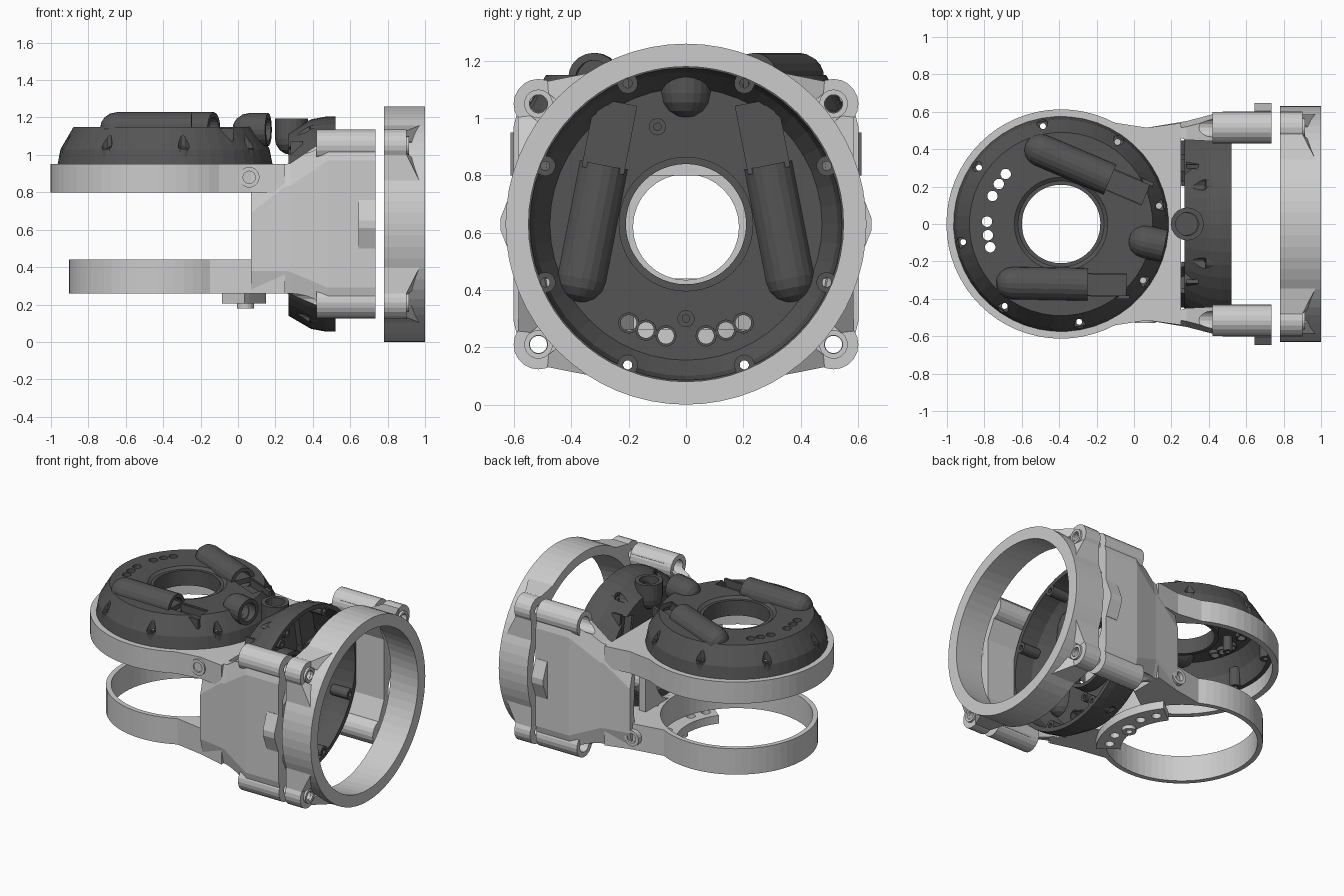
import bpy, bmesh
from math import sin, cos, pi, radians
from mathutils import Vector, Matrix

if "Cube" in bpy.data.objects:
    bpy.data.objects.remove(bpy.data.objects["Cube"])

dark = bpy.data.materials.new("dark_grey")
dark.diffuse_color = (0.09, 0.09, 0.09, 1)
dark.use_nodes = True
dark.node_tree.nodes["Principled BSDF"].inputs["Base Color"].default_value = dark.diffuse_color
I4 = Matrix.Identity(4)
C = 0.63      # height of the horizontal axis
PX = -0.39    # x of the vertical axis


def make(name, bm, M=I4, mat=None):
    bmesh.ops.remove_doubles(bm, verts=bm.verts, dist=1e-5)
    bmesh.ops.transform(bm, matrix=M, verts=bm.verts)
    bmesh.ops.recalc_face_normals(bm, faces=bm.faces)
    me = bpy.data.meshes.new(name)
    bm.to_mesh(me)
    bm.free()
    ob = bpy.data.objects.new(name, me)
    bpy.context.collection.objects.link(ob)
    if mat:
        me.materials.append(mat)
    return ob


def loft(name, rings, M=I4, mat=None, cap=True, wrap=True):
    bm = bmesh.new()
    vs = [[bm.verts.new(p) for p in r] for r in rings]
    n = len(vs[0])
    pairs = list(zip(vs, vs[1:])) + ([] if cap else [(vs[-1], vs[0])])
    for a, b in pairs:
        for i in range(n if wrap else n - 1):
            j = (i + 1) % n
            bm.faces.new((a[i], a[j], b[j], b[i]))
    if cap:
        bm.faces.new(vs[0])
        bm.faces.new(vs[-1])
    return make(name, bm, M, mat)


def lathe(name, prof, M=I4, seg=48, mat=None, wrap=True):
    rings = [[(r * cos(2 * pi * i / seg), r * sin(2 * pi * i / seg), z) for r, z in prof]
             for i in range(seg)]
    return loft(name, rings, M, mat, cap=False, wrap=wrap)


def frame(p0, p1):
    d = Vector(p1) - Vector(p0)
    return Matrix.Translation(p0) @ d.to_track_quat('Z', 'Y').to_matrix().to_4x4(), d.length


def tube(name, p0, p1, ro, ri, M=I4, seg=20, mat=None):
    F, h = frame(p0, p1)
    return lathe(name, [(ro, 0), (ro, h), (ri, h), (ri, 0)], M @ F, seg, mat)


def rod(name, p0, p1, r, M=I4, seg=16):
    F, h = frame(p0, p1)
    return lathe(name, [(0, 0), (r, 0), (r, h), (0, h)], M @ F, seg, None, wrap=False)


def prism(name, pts, z0, z1, M=I4, mat=None):
    return loft(name, [[(x, y, z) for x, y in pts] for z in (z0, z1)], M, mat)


def cut(ob, cutters):
    for c in cutters:
        m = ob.modifiers.new("cut", 'BOOLEAN')
        m.operation, m.solver, m.object = 'DIFFERENCE', 'EXACT', c
        c.hide_render = True
    bpy.context.view_layer.update()
    me = bpy.data.meshes.new_from_object(ob.evaluated_get(bpy.context.evaluated_depsgraph_get()))
    ob.modifiers.clear()
    ob.data = me
    for c in cutters:
        bpy.data.objects.remove(c)


def arc(r, a0, a1, n, cx=0.0):
    return [(cx + r * cos(radians(a0 + (a1 - a0) * i / n)), r * sin(radians(a0 + (a1 - a0) * i / n)))
            for i in range(n + 1)]


def pocket(name, p0, p1, M):
    # hollow socket with a round closed end at p0, open at p1
    F, h = frame(p0, p1)
    R, r = 0.088, 0.062
    prof = [(R * sin(a * pi / 8), R - R * cos(a * pi / 8)) for a in range(5)]
    prof += [(R, h), (r, h), (r, h * 0.45), (0, h * 0.45)]
    lathe(name, prof, M @ F, 20, dark, wrap=False)


def cover(tag, M):
    # shell with hole rim, screw notches, vent holes and cable slots
    prof = [(.575, -.05), (.575, 0), (.56, .08), (.49, .2), (.25, .2), (.23, .185), (.21, .185),
            (.21, .08), (.235, .08), (.235, .165), (.475, .165), (.53, .07), (.545, -.05)]
    shell = lathe(tag + "_cover", prof, M, 48, dark)
    cutters = []
    for s in (1, -1):
        for x, y in ((-.345, .2), (-.37, .14), (-.39, .07)):
            cutters.append(rod("vent_cutter", (x, s * y, .1), (x, s * y, .3), .028, M))
            tube(tag + "_vent_rim", (x, s * y, .14), (x, s * y, .17), .037, .028, M, 16, dark)
        start = Vector((-.275, s * .38, .19))
        u = Vector((.98, -s * .19, 0)).normalized()
        pocket(tag + "_side_socket", start, start + u * .49, M)
        slot = [(-.06, .12), (.06, .12), (.06, .3), (-.06, .3)]
        trough = [(-.075, .125), (.075, .125), (.075, .19), (.055, .19), (.055, .14),
                  (-.055, .14), (-.055, .19), (-.075, .19)]
        w = Vector((-u.y, u.x, 0))

        def sweep(name, sec, t0, t1, mat=None):
            return loft(name, [[(start.x + u.x * t + w.x * a, start.y + u.y * t + w.y * a, b)
                                for a, b in sec] for t in (t0, t1)], M, mat)
        cutters.append(sweep("slot_cutter", slot, .487, .697))
        sweep(tag + "_cable_trough", trough, .47, .715, dark)
    for i in range(8):
        a = radians(22.5 + 45 * i)
        x, y = .552 * cos(a), .552 * sin(a)
        cutters.append(rod("notch_cutter", (x, y, .087), (x, y, .3), .03, M))
        x, y = .532 * cos(a), .532 * sin(a)
        tube(tag + "_screw_boss", (x, y, -.05), (x, y, .082), .036, .016, M, 14, dark)
        cutters.append(rod("screw_cutter", (x, y, -.1), (x, y, .3), .0165, M, 14))
    cutters.append(rod("outlet_cutter", (.42, 0, .19), (.7, 0, .19), .06, M))
    cut(shell, cutters)
    pocket(tag + "_outlet_socket", (.37, 0, .185), (.565, 0, .185), M)
    for x, y in ((.34, -.1), (-.33, 0)):
        tube(tag + "_stud", (x, y, .06), (x, y, .17), .03, .013, M, 14, dark)


# two covers: one facing up, one facing back along -x
cover("top", Matrix.Translation((PX, 0, .95)) @ Matrix.Rotation(radians(-12), 4, 'Z'))
turn = Matrix(((0, 0, -1), (0, 1, 0), (1, 0, 0))).to_4x4()
cover("inner", Matrix.Translation((.47, 0, C)) @ turn)

# upper and lower hoops with necks joining them to the body
for tag, R, r, z0, z1, neck in (("upper", .613, .573, .80, .95, .515), ("lower", .513, .48, .26, .44, .49)):
    lathe(tag + "_hoop", [(R, z0), (R, z1), (r, z1), (r, z0)], Matrix.Translation((PX, 0, 0)), 64)
    out = arc(R, 62, 50, 1, PX)[0]
    inner = r + .004
    right = [(.07, neck), (.25, .54)]
    if tag == "upper":
        pts = arc(inner, -62, 62, 20, PX) + [out] + right
        pts += [(.25, -.54), (.07, -neck), (out[0], -out[1])]
        prism("upper_neck", pts, z0, z1)
    else:
        for s in (1, -1):
            pts = arc(inner, 20, 62, 8, PX) + [out] + right + [(.25, .3)]
            prism("lower_neck", [(x, s * y) for x, y in pts], z0, z1)
tube("upper_clamp_hole", (.06, -.44, .88), (.06, -.53, .88), .055, .033)
tube("lower_clamp_hole", (.06, .42, .35), (.06, .515, .35), .055, .033)

# crescent plate under the lower hoop
crescent = prism("crescent_plate", arc(.54, -38, 38, 16, PX) + arc(.385, 38, -38, 16, PX), .205, .262)
holes = []
for a in (-30, -16, 16, 30):
    x, y = PX + .46 * cos(radians(a)), .46 * sin(radians(a))
    holes.append(rod("crescent_cutter", (x, y, .1), (x, y, .4), .03))
cut(crescent, holes)
tube("crescent_pin", (PX + .43, 0, .18), (PX + .43, 0, .262), .045, .02)

# thin web with a round opening between the hoops
web = prism("centre_web", [(.1, -.3), (.15, -.3), (.15, .3), (.1, .3)], .40, .84)
cut(web, [rod("web_cutter", (0, 0, .62), (.3, 0, .62), .185, seg=32)])

# side walls, lofted along x: (x, outer y, inner y, end y, low z, high z)
stations = ((.07, .515, .47, .46, .26, .81), (.25, .545, .50, .46, .26, .95),
            (.28, .55, .51, .45, .255, .955), (.48, .602, .555, .44, .17, 1.09),
            (.735, .602, .555, .44, .17, 1.09))
for s in (1, -1):
    rings = []
    for x, yo, ym, ye, lo, hi in stations:
        sec = [(yo - .03, hi), (yo, hi - .12), (yo, lo + .12), (yo - .03, lo),
               (ye, lo), (ym, lo + .25), (ym, hi - .25), (ye, hi)]
        rings.append([(x, s * y, z) for y, z in sec])
    wall = loft("side_wall", rings)
    # pointed tab in the middle of each wall
    loft("side_tab", [[(x, s * y, z) for y, z in ((.59, .5), (.605, .5), (.648, .61), (.648, .65),
                                                  (.605, .76), (.59, .76))] for x in (.645, .735)])
    bores = []
    for t in (1, -1):
        y, z = s * .515, C + t * .42
        bores.append(rod("bore_cutter", (.25, y, z), (.9, y, z), .05))
        tube("bolt_boss", (.42, y, z), (.735, y, z), .085, .05)
        tube("bolt_seat", (.66, y, z), (.735, y, z), .06, .03)
    cut(wall, bores)

# end ring with four bolt lugs and tapered fillets
AX = Matrix(((0, 0, 1), (1, 0, 0), (0, 1, 0))).to_4x4()
RM = Matrix.Translation((0, 0, C)) @ AX
lathe("end_ring", [(.63, .78), (.63, 1.0), (.55, 1.0), (.565, .78)], RM, 64)
for s in (1, -1):
    for t in (1, -1):
        c = Vector((s * .515, t * .42))
        d = c.normalized()
        p = Vector((-d.y, d.x))
        tube("ring_lug", (.78, c.x, C + c.y), (.90, c.x, C + c.y), .087, .03)
        tube("lug_face", (.78, c.x, C + c.y), (.915, c.x, C + c.y), .05, .032)
        for k in (1, -1):
            pts = [d * .60 + p * k * .19, d * .69 + p * k * .081, d * .66 + p * k * .05, d * .58 + p * k * .05]
            low = [(q.x, q.y, .78) for q in pts]
            top = [(q.x, q.y, z) for q, z in zip(pts, (.97, .90, .90, .97))]
            loft("lug_fillet", [low, top], RM)
